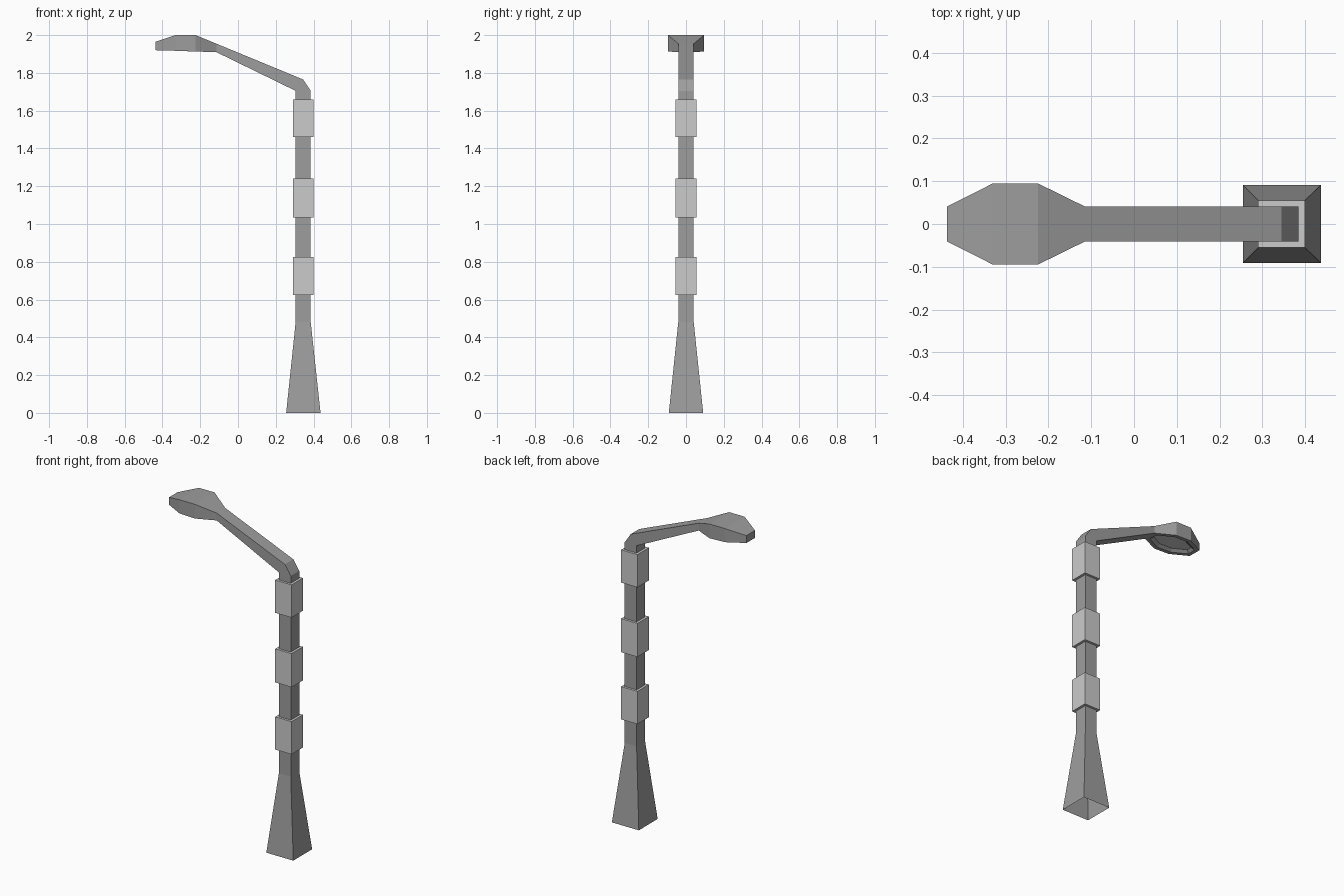
import bpy, bmesh

if "Cube" in bpy.data.objects:
    bpy.data.objects.remove(bpy.data.objects["Cube"])

POLE_X = 0.345


def material(name, grey):
    mat = bpy.data.materials.new(name)
    mat.diffuse_color = (grey, grey, grey, 1)
    mat.use_nodes = True
    mat.node_tree.nodes["Principled BSDF"].inputs["Base Color"].default_value = mat.diffuse_color
    return mat


DARK = material("dark_metal", 0.34)
LIGHT = material("light_metal", 0.59)
LENS = material("lens", 0.8)


def finish(bm, name, *mats):
    mesh = bpy.data.meshes.new(name)
    bm.to_mesh(mesh)
    bm.free()
    for mat in mats:
        mesh.materials.append(mat)
    obj = bpy.data.objects.new(name, mesh)
    bpy.context.collection.objects.link(obj)
    return obj


# Sections along the lamp: outer (x, z), inner (x, z), half width in y
sections = [
    ((0.437, 0.0), (0.255, 0.0), 0.091),
    ((0.385, 0.48), (0.305, 0.48), 0.041),
    ((0.385, 1.705), (0.305, 1.705), 0.041),
    ((0.345, 1.765), (0.305, 1.705), 0.041),
    ((-0.115, 1.955), (-0.115, 1.91), 0.041),
    ((-0.225, 2.0), (-0.225, 1.913), 0.095),
    ((-0.33, 2.0), (-0.33, 1.917), 0.095),
    ((-0.437, 1.965), (-0.437, 1.92), 0.041),
]

# Pole, arm and lamp head as one swept square tube, open at the foot
bm = bmesh.new()
rings = []
for (ox, oz), (ix, iz), w in sections:
    rings.append([bm.verts.new(p) for p in
                  ((ox, -w, oz), (ox, w, oz), (ix, w, iz), (ix, -w, iz))])
underside = []
for n, (a, b) in enumerate(zip(rings, rings[1:])):
    for i in range(4):
        j = (i + 1) % 4
        face = bm.faces.new((a[i], a[j], b[j], b[i]))
        if i == 2 and n >= 4:
            underside.append(face)
bm.faces.new(rings[-1])

# Recessed light panel under the head
bmesh.ops.recalc_face_normals(bm, faces=bm.faces)
bmesh.ops.inset_region(bm, faces=underside, thickness=0.022, use_even_offset=True)
bmesh.ops.inset_region(bm, faces=underside, thickness=0.018, use_even_offset=True)
panel_verts = {v for f in underside for v in f.verts}
bmesh.ops.translate(bm, verts=list(panel_verts), vec=(0, 0, 0.015))
for face in underside:
    face.material_index = 1

# Weld the shared inner corner of the elbow
bmesh.ops.remove_doubles(bm, verts=bm.verts, dist=0.0005)
bmesh.ops.recalc_face_normals(bm, faces=bm.faces)
finish(bm, "pole_arm_and_head", DARK, LENS)

# Three square collars around the pole
for n, (low, high) in enumerate(((0.625, 0.825), (1.035, 1.24), (1.46, 1.66))):
    bm = bmesh.new()
    bmesh.ops.create_cube(bm, size=1)
    bmesh.ops.scale(bm, verts=bm.verts, vec=(0.11, 0.11, high - low))
    bmesh.ops.translate(bm, verts=bm.verts, vec=(POLE_X, 0, (low + high) / 2))
    finish(bm, f"collar_{n + 1}", LIGHT)
